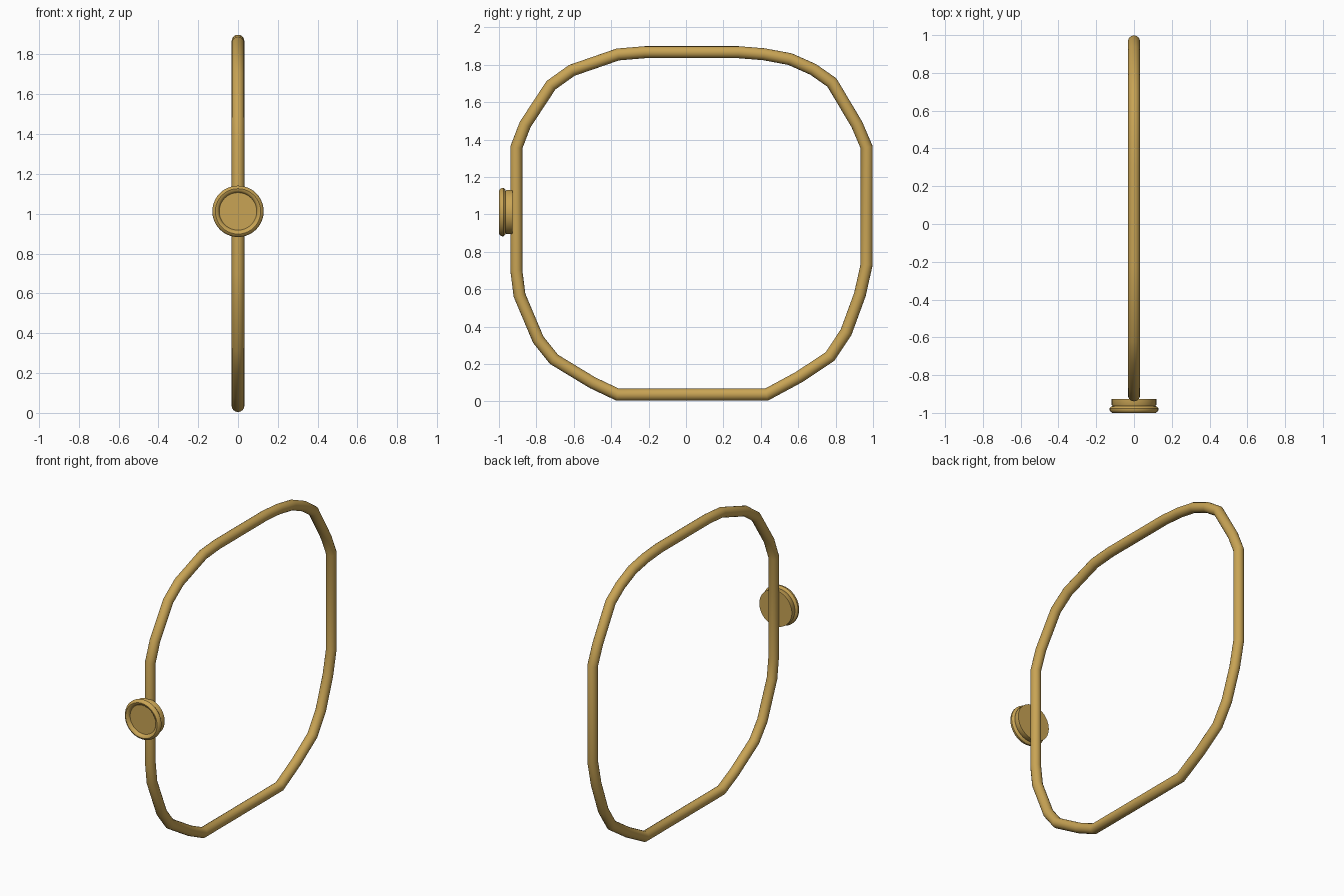
import bpy, bmesh, math
from mathutils import Vector

if "Cube" in bpy.data.objects:
    bpy.data.objects.remove(bpy.data.objects["Cube"])

brass = bpy.data.materials.new("warm brass")
brass.diffuse_color = (0.58, 0.37, 0.09, 1)
brass.use_nodes = True
brass.node_tree.nodes["Principled BSDF"].inputs["Base Color"].default_value = brass.diffuse_color


def finish(name, bm, angle):
    bmesh.ops.recalc_face_normals(bm, faces=bm.faces)
    me = bpy.data.meshes.new(name)
    bm.to_mesh(me)
    bm.free()
    me.materials.append(brass)
    ob = bpy.data.objects.new(name, me)
    bpy.context.collection.objects.link(ob)
    bpy.ops.object.select_all(action='DESELECT')
    ob.select_set(True)
    bpy.context.view_layer.objects.active = ob
    bpy.ops.object.shade_smooth_by_angle(angle=math.radians(angle))
    return ob


def bridge_rings(bm, a, b):
    n = len(a)
    for i in range(n):
        bm.faces.new((a[i], a[(i + 1) % n], b[(i + 1) % n], b[i]))


# Rounded-square band: round tube swept with mitred joints along a closed (y, z) path
path = [(-.365, .036), (-.50, .10), (-.706, .225), (-.79, .33), (-.89, .567),
        (-.907, .70), (-.907, 1.358), (-.86, 1.48), (-.722, 1.69), (-.61, 1.77),
        (-.364, 1.855), (-.22, 1.867), (.28, 1.867), (.417, 1.856), (.556, 1.83),
        (.68, 1.775), (.78, 1.705), (.914, 1.48), (.966, 1.358), (.966, .733),
        (.93, .572), (.856, .37), (.77, .24), (.604, .13), (.43, .036)]
R, SIDES = 0.032, 16
pts = [Vector((0, y, z)) for y, z in path]
bm = bmesh.new()
rings = []
for i, p in enumerate(pts):
    d0 = (p - pts[i - 1]).normalized()
    d1 = (pts[(i + 1) % len(pts)] - p).normalized()
    t = (d0 + d1).normalized()
    side = Vector((0, -t.z, t.y)) / t.dot(d0)
    rings.append([bm.verts.new(p + R * (Vector((math.cos(a), 0, 0)) + side * math.sin(a)))
                  for a in (2 * math.pi * k / SIDES for k in range(SIDES))])
for i in range(len(rings)):
    bridge_rings(bm, rings[i - 1], rings[i])
finish("ring_band", bm, 40)

# Round front setting: lathe about y, with a grooved side, rounded rim and recessed face
profile = [(.118, -.927), (.118, -.957), (.114, -.964), (.122, -.967), (.129, -.976),
           (.129, -.985), (.123, -.995), (.114, -1.0), (.104, -.997), (.097, -.990),
           (.094, -.982)]
SEG = 40
bm = bmesh.new()
rings = [[bm.verts.new((r * math.cos(a), y, 1.012 + r * math.sin(a)))
          for a in (2 * math.pi * k / SEG for k in range(SEG))] for r, y in profile]
for a, b in zip(rings, rings[1:]):
    bridge_rings(bm, a, b)
bm.faces.new(rings[0])
bm.faces.new(rings[-1])
finish("front_disc_setting", bm, 35)
